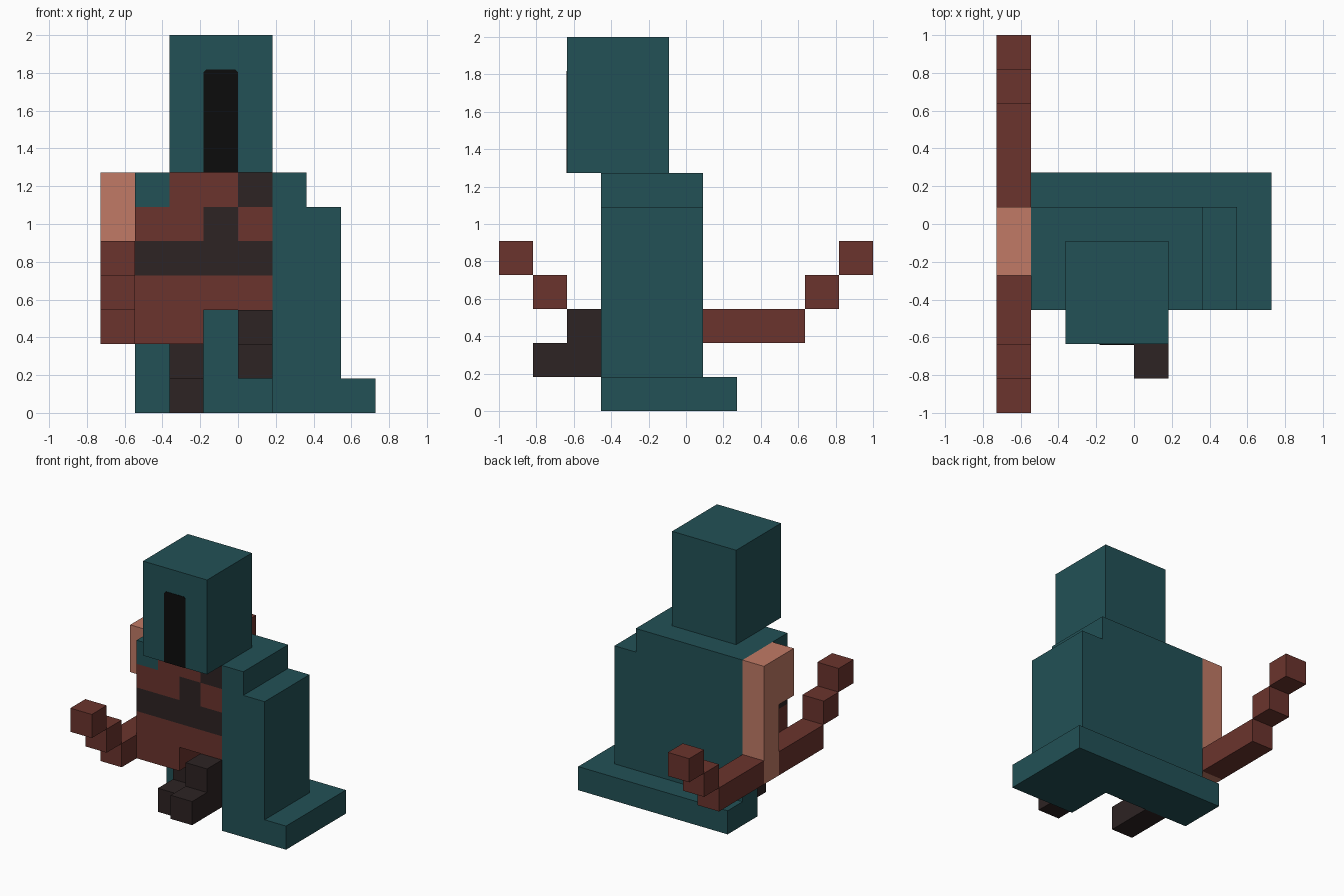
import bpy
import bmesh
import math

if "Cube" in bpy.data.objects:
    bpy.data.objects.remove(bpy.data.objects["Cube"])

U = 2 / 11      # size of one block
DEPTH = 5.5     # half depth of the model in blocks


def material(name, rgb):
    linear = [((c / 255 + 0.055) / 1.055) ** 2.4 if c > 10 else c / 255 / 12.92 for c in rgb]
    mat = bpy.data.materials.new(name)
    mat.use_nodes = True
    mat.diffuse_color = (*linear, 1)
    shader = mat.node_tree.nodes["Principled BSDF"]
    shader.inputs["Base Color"].default_value = (*linear, 1)
    shader.inputs["Roughness"].default_value = 0.9
    return mat


teal = material("teal cloth", (34, 81, 86))
brown = material("red brown", (107, 52, 45))
dark = material("dark brown", (45, 35, 35))
skin = material("salmon skin", (193, 122, 102))
black = material("black", (12, 12, 12))

# The six faces of a block: outward direction and its corners in order
SIDES = []
for axis in range(3):
    a, b = (axis + 1) % 3, (axis + 2) % 3
    for end in (0, 1):
        ring = []
        for p, q in ((0, 0), (1, 0), (1, 1), (0, 1)):
            corner = [0, 0, 0]
            corner[axis], corner[a], corner[b] = end, p, q
            ring.append(corner)
        direction = [0, 0, 0]
        direction[axis] = 2 * end - 1
        SIDES.append((direction, ring if end else ring[::-1]))


def finish(name, bm, mats):
    mesh = bpy.data.meshes.new(name)
    bm.to_mesh(mesh)
    bm.free()
    for mat in mats:
        mesh.materials.append(mat)
    obj = bpy.data.objects.new(name, mesh)
    bpy.context.collection.objects.link(obj)
    return obj


def block_shell(name, cells, mats):
    """Outer skin around a dict of block cells; each cell holds its material index."""
    bm = bmesh.new()
    verts = {}
    for cell, index in cells.items():
        for direction, ring in SIDES:
            if tuple(c + d for c, d in zip(cell, direction)) in cells:
                continue
            face = []
            for corner in ring:
                key = tuple(c + k for c, k in zip(cell, corner))
                if key not in verts:
                    x, y, z = key
                    verts[key] = bm.verts.new((x * U, (y - DEPTH) * U, z * U))
                face.append(verts[key])
            bm.faces.new(face).material_index = index
    bmesh.ops.dissolve_limit(bm, angle_limit=math.radians(1), verts=bm.verts[:],
                             edges=bm.edges[:], delimit={'MATERIAL'})
    return finish(name, bm, mats)


def part(name, mat, *boxes):
    """Union of boxes, each given as x, y and z ranges in blocks."""
    cells = {(x, y, z): 0 for xs, ys, zs in boxes
             for x in range(*xs) for y in range(*ys) for z in range(*zs)}
    return block_shell(name, cells, [mat])


# Hooded head
part("hood", teal, ((-2, 1), (2, 5), (7, 11)))

# Dark face opening with clipped top corners
bm = bmesh.new()
clip, front = 0.08, 2 - DEPTH
outline = [(-1, 7), (0, 7), (0, 10 - clip), (-clip, 10), (clip - 1, 10), (-1, 10 - clip)]
face = bm.faces.new([bm.verts.new((x * U, front * U, z * U)) for x, z in outline])
extruded = bmesh.ops.extrude_face_region(bm, geom=[face])["geom"]
bmesh.ops.translate(bm, vec=(0, -0.003, 0),
                    verts=[v for v in extruded if isinstance(v, bmesh.types.BMVert)])
bmesh.ops.recalc_face_normals(bm, faces=bm.faces[:])
finish("face_opening", bm, [black])

# Cloak: back, draped left side and spreading hem
part("cloak", teal,
     ((-3, 3), (5, 6), (0, 6)),
     ((-3, 2), (5, 6), (6, 7)),
     ((1, 3), (3, 6), (0, 6)),
     ((1, 2), (3, 6), (6, 7)),
     ((-3, 4), (5, 7), (0, 1)),
     ((1, 4), (3, 7), (0, 1)))

# Torso with wraps and straps, rows from top to bottom
colours = {"T": 0, "B": 1, "D": 2}
rows = ["TBBD", "BBDB", "DDDD", "BBBB", "BB  "]
cells = {(col - 3, y, 6 - row): colours[letter]
         for row, letters in enumerate(rows)
         for col, letter in enumerate(letters) if letter != " "
         for y in (3, 4)}
block_shell("torso", cells, [teal, brown, dark])

# Legs: right one stands, left one is lifted forward
part("right_leg", dark, ((-2, -1), (3, 5), (0, 1)), ((-2, -1), (4, 5), (1, 2)))
part("left_leg", dark, ((0, 1), (2, 5), (2, 3)), ((0, 1), (1, 3), (1, 2)))

# Right arm holding the bow
part("right_arm", skin, ((-4, -3), (5, 6), (2, 7)), ((-4, -3), (4, 6), (5, 7)))

# Bow limbs, stepped upward to the tips and mirrored front to back
for name, mirror in (("front_bow_limb", False), ("back_bow_limb", True)):
    boxes = []
    for y0, y1, z in ((2, 5, 2), (1, 2, 3), (0, 1, 4)):
        ys = (11 - y1, 11 - y0) if mirror else (y0, y1)
        boxes.append(((-4, -3), ys, (z, z + 1)))
    part(name, brown, *boxes)
